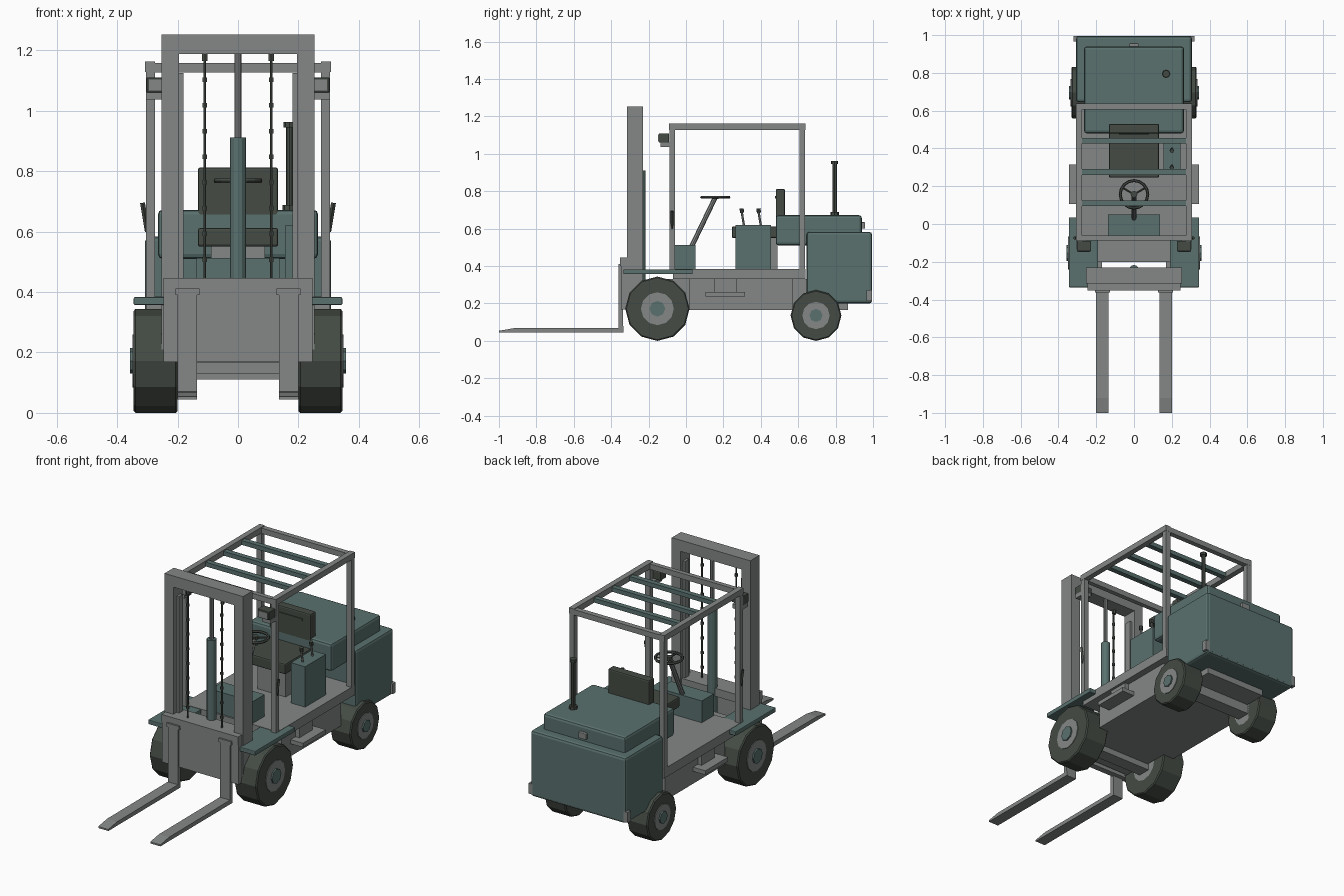
import bpy, bmesh, math
from mathutils import Vector

if "Cube" in bpy.data.objects:
    bpy.data.objects.remove(bpy.data.objects["Cube"])


def material(name, rgb):
    m = bpy.data.materials.new(name)
    m.diffuse_color = (*rgb, 1)
    m.use_nodes = True
    m.node_tree.nodes["Principled BSDF"].inputs["Base Color"].default_value = m.diffuse_color
    return m


GREY = material("steel grey", (0.23, 0.245, 0.24))
TEAL = material("dull teal", (0.10, 0.165, 0.155))
DARK = material("dark rubber", (0.058, 0.07, 0.058))


def finish(name, bm, mat):
    bmesh.ops.recalc_face_normals(bm, faces=bm.faces)
    me = bpy.data.meshes.new(name)
    bm.to_mesh(me)
    bm.free()
    me.materials.append(mat)
    ob = bpy.data.objects.new(name, me)
    bpy.context.collection.objects.link(ob)
    return ob


def box(name, x, y, z, mat, bevel=0):
    """Box from (min, max) ranges on each axis."""
    bm = bmesh.new()
    bmesh.ops.create_cube(bm, size=1)
    for v in bm.verts:
        v.co = [r[0] if c < 0 else r[1] for c, r in zip(v.co, (x, y, z))]
    if bevel:
        bmesh.ops.bevel(bm, geom=bm.edges[:], offset=bevel, segments=2,
                        profile=0.5, affect='EDGES')
    return finish(name, bm, mat)


def pair(name, x, y, z, mat, bevel=0):
    """Left and right copies of a box."""
    box(name + "_right", x, y, z, mat, bevel)
    box(name + "_left", (-x[1], -x[0]), y, z, mat, bevel)


def rod(name, a, b, r, mat, sides=8, bevel=0, r2=None):
    """Cylinder between two points."""
    a, b = Vector(a), Vector(b)
    bm = bmesh.new()
    bmesh.ops.create_cone(bm, cap_ends=True, segments=sides, radius1=r,
                          radius2=r if r2 is None else r2, depth=(b - a).length)
    if bevel:
        rim = [e for e in bm.edges if abs(e.verts[0].co.z - e.verts[1].co.z) < 1e-5]
        bmesh.ops.bevel(bm, geom=rim, offset=bevel, segments=1, affect='EDGES')
    q = (b - a).to_track_quat('Z', 'Y')
    for v in bm.verts:
        v.co = q @ v.co + (a + b) / 2
    return finish(name, bm, mat)


def prism(name, profile, x, mat):
    """Side profile of (y, z) points extruded along x."""
    bm = bmesh.new()
    f = bm.faces.new([bm.verts.new((x[0], p, q)) for p, q in profile])
    g = bmesh.ops.extrude_face_region(bm, geom=[f])
    for v in g["geom"]:
        if isinstance(v, bmesh.types.BMVert):
            v.co.x = x[1]
    return finish(name, bm, mat)


# chassis and floor
box("floor", (-0.305, 0.305), (-0.07, 0.64), (0.33, 0.385), GREY)
box("chassis", (-0.265, 0.265), (0.02, 0.57), (0.165, 0.33), GREY)
box("chassis_front", (-0.195, 0.195), (-0.2, 0.02), (0.165, 0.33), GREY)
box("chassis_rear", (-0.195, 0.195), (0.57, 0.865), (0.165, 0.33), GREY)
pair("mast_bracket", (0.17, 0.225), (-0.27, -0.15), (0.23, 0.31), GREY)
pair("step", (0.22, 0.345), (0.105, 0.315), (0.238, 0.262), GREY)
pair("step_bracket", (0.255, 0.29), (0.15, 0.27), (0.26, 0.33), GREY)
pair("fender", (0.19, 0.345), (-0.335, 0.035), (0.357, 0.383), TEAL, 0.004)
box("front_axle", (-0.24, 0.24), (-0.19, -0.115), (0.13, 0.19), GREY)
box("rear_axle", (-0.24, 0.24), (0.655, 0.735), (0.11, 0.17), GREY)

# wheels with hubs
for end, y, r, x0, x1, hub in (("front", -0.153, 0.172, 0.2, 0.345, 0.088),
                               ("rear", 0.695, 0.136, 0.2, 0.332, 0.073)):
    for s, side in ((1, "right"), (-1, "left")):
        n = f"{end}_{side}"
        rod(n + "_tyre", (s * x0, y, r), (s * x1, y, r), r, DARK, 12, 0.006)
        rod(n + "_rim", (s * x0, y, r), (s * (x1 + 0.004), y, r), hub, GREY, 12)
        rod(n + "_hub", (s * x1, y, r), (s * (x1 + 0.012), y, r), hub * 0.48, TEAL, 8)

# counterweight, bumper and engine hood
box("counterweight", (-0.307, 0.307), (0.645, 0.995), (0.2, 0.583), TEAL, 0.015)
box("rear_bumper", (-0.32, 0.32), (0.965, 0.994), (0.212, 0.272), GREY)
box("hood", (-0.265, 0.265), (0.48, 0.94), (0.51, 0.672), TEAL, 0.015)
box("rear_lamp", (-0.025, 0.025), (0.935, 0.957), (0.6, 0.635), GREY, 0.003)

# exhaust
rod("exhaust_pipe", (0.17, 0.795, 0.66), (0.17, 0.795, 0.96), 0.012, DARK)
rod("exhaust_cap", (0.17, 0.795, 0.945), (0.17, 0.795, 0.962), 0.019, DARK)
rod("exhaust_flange", (0.17, 0.795, 0.665), (0.17, 0.795, 0.688), 0.023, DARK)

# overhead guard
for n, y in (("front", (-0.087, -0.06)), ("rear", (0.607, 0.637))):
    pair(n + "_post", (0.275, 0.305), y, (0.38, 1.13), GREY)
    box(n + "_roof_beam", (-0.305, 0.305), y, (1.126, 1.158), GREY)
pair("roof_rail", (0.275, 0.307), (-0.09, 0.638), (1.128, 1.162), GREY)
for i, y in enumerate((0.11, 0.275, 0.44)):
    box(f"roof_slat_{i}", (-0.28, 0.28), (y - 0.015, y + 0.015), (1.13, 1.155), TEAL)

# headlights and mirrors
pair("headlight", (0.227, 0.303), (-0.145, -0.09), (1.06, 1.11), DARK, 0.004)
pair("headlight_lens", (0.235, 0.295), (-0.149, -0.143), (1.067, 1.103), GREY)
pair("headlight_bracket", (0.25, 0.305), (-0.135, -0.07), (1.037, 1.062), GREY)
for s, side in ((1, "right"), (-1, "left")):
    rod(f"mirror_{side}", (s * 0.30, -0.074, 0.6), (s * 0.316, -0.074, 0.695), 0.008, DARK, 4)

# seat
box("seat_pedestal", (-0.09, 0.09), (0.31, 0.49), (0.38, 0.555), GREY)
box("seat_cushion", (-0.133, 0.133), (0.245, 0.5), (0.55, 0.612), DARK, 0.008)
box("seat_back", (-0.133, 0.133), (0.48, 0.53), (0.605, 0.812), DARK, 0.008)
box("seat_back_trim", (-0.08, 0.08), (0.475, 0.481), (0.762, 0.774), DARK)

# dashboard, steering column and wheel
box("dashboard", (-0.137, 0.137), (-0.06, 0.05), (0.38, 0.512), TEAL)
top = Vector((0, 0.157, 0.768))
rod("steering_column", (0, 0.03, 0.505), top, 0.013, GREY)
bpy.ops.mesh.primitive_torus_add(location=top, major_radius=0.073, minor_radius=0.008,
                                 major_segments=16, minor_segments=6)
bpy.context.object.name = "steering_wheel"
bpy.context.object.data.materials.append(DARK)
rod("steering_hub", top - Vector((0, 0, 0.01)), top + Vector((0, 0, 0.008)), 0.018, DARK)
for i in range(3):
    a = math.radians(90 + 120 * i + 60)
    rod(f"steering_spoke_{i}", top, top + Vector((math.cos(a), math.sin(a), 0)) * 0.072,
        0.006, DARK, 6)

# lever console and pedals
box("console", (0.155, 0.247), (0.265, 0.455), (0.38, 0.62), TEAL)
for i, y in enumerate((0.31, 0.4)):
    rod(f"lever_{i}", (0.2, y, 0.615), (0.2, y - 0.012, 0.69), 0.006, GREY, 6)
    rod(f"lever_knob_{i}", (0.2, y - 0.01, 0.685), (0.2, y - 0.013, 0.708), 0.011, DARK, 8)

# mast
pair("mast_rail", (0.195, 0.253), (-0.315, -0.23), (0.18, 1.2), GREY)
box("mast_top", (-0.253, 0.253), (-0.315, -0.23), (1.187, 1.252), GREY)
pair("inner_rail", (0.18, 0.197), (-0.285, -0.25), (0.2, 1.125), GREY)
box("mast_bottom", (-0.2, 0.2), (-0.3, -0.235), (0.18, 0.24), GREY)
rod("lift_cylinder", (0, -0.243, 0.2), (0, -0.243, 0.912), 0.026, TEAL, 12)
rod("lift_rod", (0, -0.243, 0.9), (0, -0.243, 1.19), 0.012, GREY, 10)

# lift chains
for s, side in ((1, "right"), (-1, "left")):
    x = s * 0.11
    rod(f"chain_{side}", (x, -0.305, 0.43), (x, -0.305, 1.19), 0.005, DARK, 6)
    rod(f"chain_anchor_{side}", (x, -0.3, 1.165), (x, -0.3, 1.19), 0.011, DARK, 6)
    for i in range(8):
        z = 0.5 + i * 0.085
        rod(f"chain_pin_{side}_{i}", (x, -0.305, z), (x, -0.305, z + 0.015), 0.009, DARK, 6)

# carriage and forks
box("carriage", (-0.247, 0.247), (-0.348, -0.312), (0.168, 0.445), GREY)
box("carriage_top", (-0.247, 0.247), (-0.352, -0.235), (0.40, 0.447), GREY)
fork = [(-0.34, 0.4), (-0.36, 0.4), (-0.36, 0.07), (-0.92, 0.068), (-1, 0.054),
        (-1, 0.045), (-0.335, 0.045)]
prism("fork_right", fork, (0.135, 0.2), GREY)
prism("fork_left", fork, (-0.2, -0.135), GREY)
pair("fork_hook", (0.128, 0.207), (-0.362, -0.34), (0.39, 0.412), GREY)
